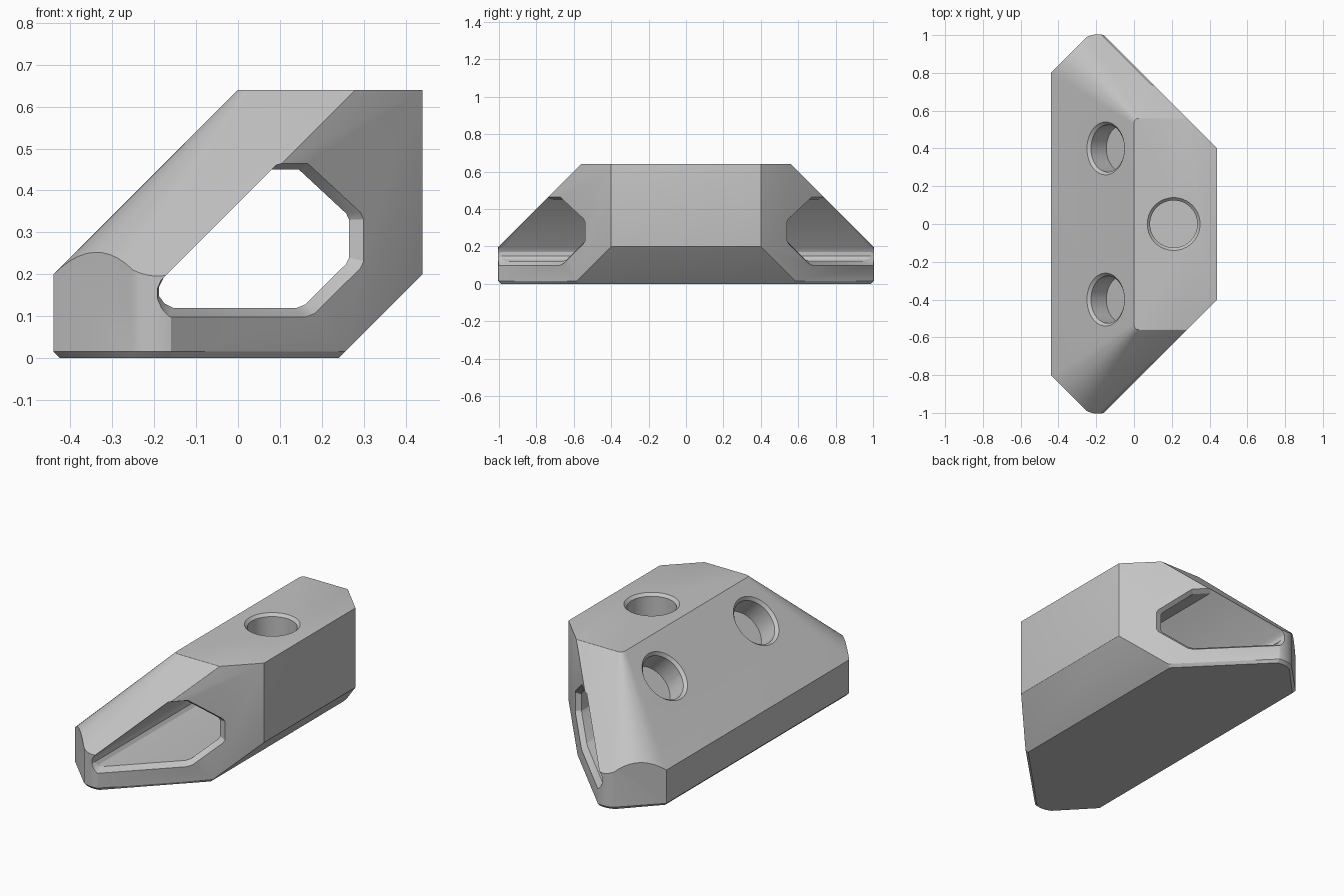
import bpy
import bmesh
import math
from mathutils import Vector, Matrix

cube = bpy.data.objects.get("Cube")
if cube:
    bpy.data.objects.remove(cube, do_unlink=True)

grey = bpy.data.materials.new("plain grey")
grey.use_nodes = True
grey.diffuse_color = (0.55, 0.55, 0.55, 1)
grey.node_tree.nodes["Principled BSDF"].inputs["Base Color"].default_value = (0.55, 0.55, 0.55, 1)


def to_object(name, bm):
    bmesh.ops.recalc_face_normals(bm, faces=bm.faces)
    mesh = bpy.data.meshes.new(name)
    bm.to_mesh(mesh)
    bm.free()
    mesh.materials.append(grey)
    obj = bpy.data.objects.new(name, mesh)
    bpy.context.collection.objects.link(obj)
    return obj


def hull(points):
    bm = bmesh.new()
    for p in points:
        bm.verts.new(p)
    res = bmesh.ops.convex_hull(bm, input=bm.verts)
    loose = {g for g in res["geom_interior"] + res["geom_unused"] if isinstance(g, bmesh.types.BMVert)}
    bmesh.ops.delete(bm, geom=list(loose), context="VERTS")
    bmesh.ops.dissolve_limit(bm, angle_limit=math.radians(0.8), verts=bm.verts, edges=bm.edges)
    return bm


def arc(a, b, c, steps=10):
    a, b, c = Vector(a), Vector(b), Vector(c)
    return [a * (1 - t) ** 2 + b * 2 * t * (1 - t) + c * t * t
            for t in (i / steps for i in range(steps + 1))]


def cut(body, bm):
    cutter = to_object("cutter", bm)
    cutter.hide_render = True
    mod = body.modifiers.new("cut", "BOOLEAN")
    mod.operation = "DIFFERENCE"
    mod.solver = "EXACT"
    mod.object = cutter
    bpy.context.view_layer.objects.active = body
    bpy.ops.object.modifier_apply(modifier=mod.name)
    bpy.data.objects.remove(cutter, do_unlink=True)


# Body: half of the corner points, mirrored across y, then wrapped
nose = arc((-0.25, 0.99, 0), (-0.205, 1.012, 0), (-0.16, 1.0, 0), 6)
half = [Vector((-0.44, 0.8, 0.016)), Vector((0.44, 0.4, 0.2)),
        Vector((0.256, 0.584, 0.016)), Vector((0.44, 0.4, 0.64)),
        Vector((0.28, 0.56, 0.64))]
half += arc((-0.44, 0.8, 0.2), (-0.34, 0.9, 0.3), (-0.25, 0.99, 0.21))
half += arc((0, 0.53, 0.64), (0, 0.56, 0.64), (0.03, 0.56, 0.64))
for p in nose:
    half.append(Vector((p.x, p.y, 1.2 - p.y)))
    half.append(Vector((p.x, p.y, 0.016)))
    half.append(Vector((p.x, p.y - 0.016, 0)))
half += [Vector((-0.425, 0.79, 0)), Vector((0.24, 0.58, 0))]
bm = hull(half + [Vector((p.x, -p.y, p.z)) for p in half])

# Soften the upper and outer edges
soft = []
for e in bm.edges:
    mid = (e.verts[0].co + e.verts[1].co) / 2
    if mid.x > 0.035 and mid.z > 0.1 and e.calc_face_angle(0) > math.radians(25):
        soft.append(e)
bmesh.ops.bevel(bm, geom=soft, offset=0.022, segments=4, profile=0.5, affect="EDGES", clamp_overlap=True)
body = to_object("angled_body", bm)

# Tunnel running front to back
outline = [(-0.155, 0.12), (-0.175, 0.13), (-0.188, 0.148), (-0.188, 0.17), (-0.177, 0.192),
           (0.08, 0.45), (0.145, 0.45), (0.258, 0.345), (0.265, 0.33),
           (0.265, 0.24), (0.258, 0.225), (0.16, 0.128), (0.14, 0.12)]
cut(body, hull([Vector((x, y, z)) for x, z in outline for y in (-1.3, 1.3)]))

# Flared lips at both tunnel mouths
pivot = Vector((-0.05, 0.32))
for side in (1, -1):
    pts = []
    for x, z in outline:
        for scale, out in ((1.0, -0.04), (1.11, 0.0), (1.2, 0.04)):
            q = pivot + (Vector((x, z)) - pivot) * scale
            pts.append(Vector((q.x, side * (0.84 - q.x + out), q.y)))
    cut(body, hull(pts))

# Round sockets with a chamfered rim: one on top, two on the slope
tilt = Matrix.Rotation(-math.pi / 4, 4, "Y")
sockets = [((0.21, 0, 0.64), Matrix.Identity(4))]
sockets += [((-0.15, y, 0.49), tilt) for y in (0.4, -0.4)]
for centre, turn in sockets:
    for r_low, r_high, low, high in ((0.125, 0.125, -0.13, 0.1), (0.125, 0.155, -0.015, 0.015)):
        bm = bmesh.new()
        place = Matrix.Translation(centre) @ turn @ Matrix.Translation((0, 0, (low + high) / 2))
        bmesh.ops.create_cone(bm, cap_ends=True, segments=64, radius1=r_low,
                              radius2=r_high, depth=high - low, matrix=place)
        cut(body, bm)

bpy.ops.object.select_all(action="DESELECT")
body.select_set(True)
bpy.context.view_layer.objects.active = body
bpy.ops.object.shade_smooth_by_angle(angle=math.radians(22))
